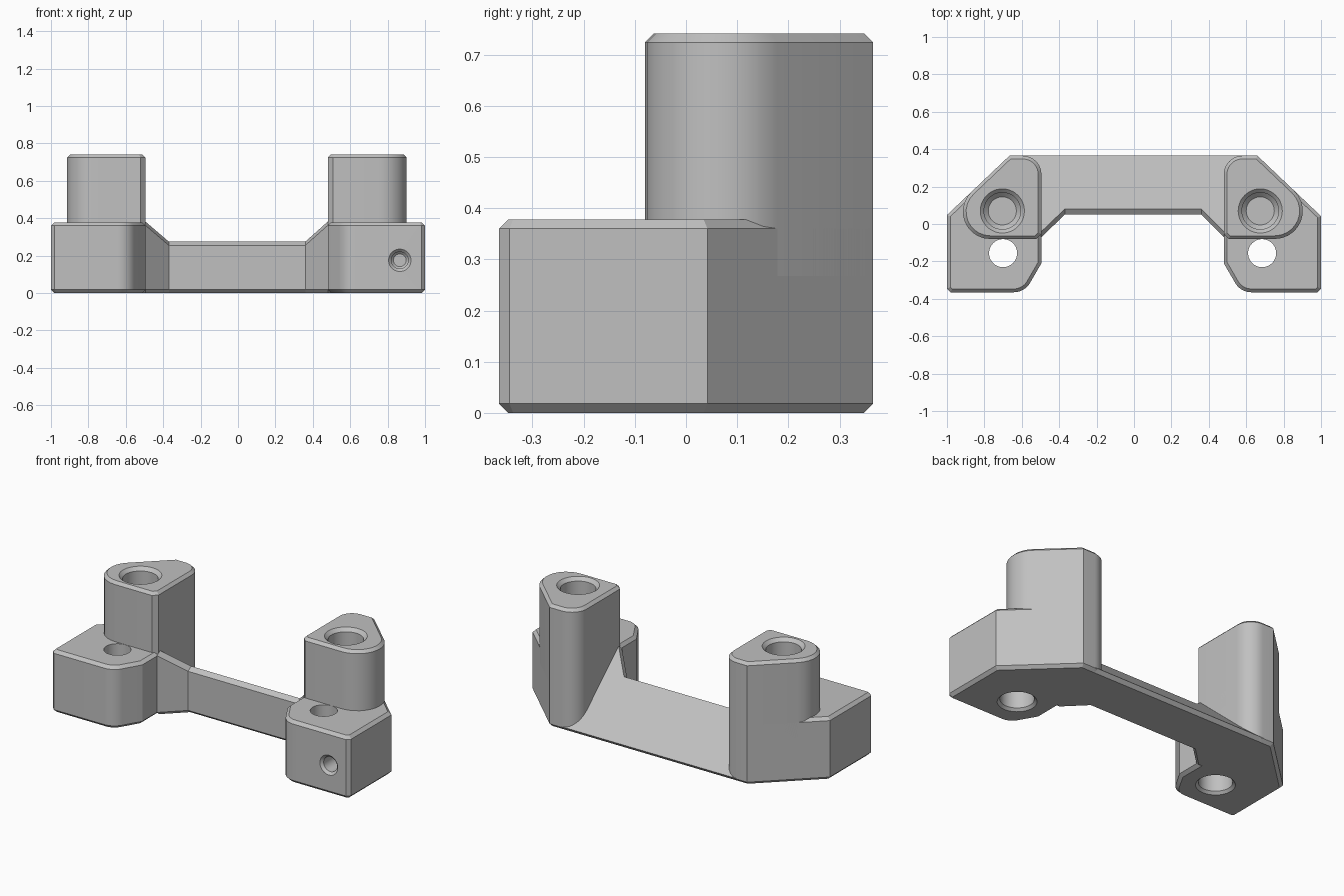
import bpy, bmesh, math
from mathutils import Vector, Matrix

cube = bpy.data.objects.get("Cube")
if cube:
    bpy.data.objects.remove(cube)

grey = bpy.data.materials.new("plain grey")
grey.use_nodes = True
grey.diffuse_color = (0.53, 0.53, 0.53, 1)
grey.node_tree.nodes["Principled BSDF"].inputs["Base Color"].default_value = (0.53, 0.53, 0.53, 1)


def loft(name, rings):
    """Skin a stack of equal-length closed rings and cap both ends."""
    bm = bmesh.new()
    loops = [[bm.verts.new(p) for p in ring] for ring in rings]
    n = len(loops[0])
    for a, b in zip(loops, loops[1:]):
        for i in range(n):
            j = (i + 1) % n
            bm.faces.new((a[i], a[j], b[j], b[i]))
    bm.faces.new(loops[0][::-1])
    bm.faces.new(loops[-1])
    bmesh.ops.recalc_face_normals(bm, faces=bm.faces)
    mesh = bpy.data.meshes.new(name)
    bm.to_mesh(mesh)
    bm.free()
    mesh.materials.append(grey)
    obj = bpy.data.objects.new(name, mesh)
    bpy.context.collection.objects.link(obj)
    return obj


def rounded(corners, steps=10):
    """Outline from (x, y, radius) corners, with rounded ones turned into arcs."""
    out = []
    for i, (x, y, r) in enumerate(corners):
        p = Vector((x, y))
        if not r:
            out.append(p)
            continue
        u = (Vector(corners[i - 1][:2]) - p).normalized()
        v = (Vector(corners[(i + 1) % len(corners)][:2]) - p).normalized()
        half = u.angle(v) / 2
        centre = p + (u + v).normalized() * r / math.sin(half)
        start = p + u * r / math.tan(half) - centre
        end = p + v * r / math.tan(half) - centre
        turn = start.angle_signed(end)
        for k in range(steps + 1):
            out.append(centre + Matrix.Rotation(-turn * k / steps, 2) @ start)
    return out


def inset(pts, d):
    """Mitred inward offset of a counter-clockwise outline."""
    out = []
    for i, p in enumerate(pts):
        a = (p - pts[i - 1]).normalized()
        b = (pts[(i + 1) % len(pts)] - p).normalized()
        na, nb = Vector((-a.y, a.x)), Vector((-b.y, b.x))
        out.append(p + (na + nb) * d / (1 + na.dot(nb)))
    return out


def prism(name, pts, z0, z1, c, side):
    """Upright prism with chamfered top and bottom; side mirrors it in x."""
    levels = ((z0, c), (z0 + c, 0), (z1 - c, 0), (z1, c))
    return loft(name, [[(side * p.x, p.y, z) for p in inset(pts, d)] for z, d in levels])


def lathe(name, loc, profile, tilt=0.0, n=48):
    """Round cutter from (radius, height) pairs."""
    ring = [(math.cos(2 * math.pi * k / n), math.sin(2 * math.pi * k / n)) for k in range(n)]
    obj = loft(name, [[(r * x, r * y, h) for x, y in ring] for r, h in profile])
    obj.data.transform(Matrix.Translation(loc) @ Matrix.Rotation(tilt, 4, 'X'))
    obj.hide_render = True
    return obj


# Sloping bridge between the two blocks
def bridge_section(x, y):
    top = 0.255 + 0.89 * (0.05 - y)
    profile = ((y + 0.02, 0), (y, 0.018), (y, top), (y + 0.03, top + 0.02),
               (0.365, 0.0215), (0.347, 0))
    return [(x, a, b) for a, b in profile]


stations = ((-0.62, 0), (-0.495, -0.07), (-0.37, 0.05), (0.36, 0.05), (0.48, -0.07), (0.62, 0))
bridge = loft("bridge", [bridge_section(x, y) for x, y in stations])
parts = [bridge]
cutters = []

# Mounting blocks, pillars and their holes on each side
for label, side, xi, back, yo, r, bore_x, bolt_x in (
        ("left", 1, 0.48, 0.66, 0.042, 0.15, 0.675, 0.685),
        ("right", -1, 0.495, 0.666, 0.048, 0.146, 0.704, 0.70)):
    block = prism(label + "_block", rounded([
        (xi + 0.09, -0.365, 0.1), (0.98, -0.365, 0), (1, -0.345, 0), (1, yo, 0),
        (back, 0.365, 0), (xi, 0.365, 0.1), (xi, -0.21, 0)]), 0, 0.378, 0.018, side)
    tip = back + 0.445 * (1 - back) / (0.365 - yo)
    pillar = prism(label + "_pillar", rounded([
        (xi + 0.027, -0.08, 0), (tip, -0.08, r), (back, 0.365, 0),
        (xi, 0.365, 0.1), (xi, -0.053, 0)]), 0.25, 0.741, 0.017, side)
    bore = lathe(label + "_bore_cutter", (side * bore_x, 0.07, 0),
                 ((0.075, 0.34), (0.098, 0.363), (0.098, 0.721), (0.128, 0.751)))
    bolt = lathe(label + "_bolt_cutter", (side * bolt_x, -0.156, 0),
                 ((0.117, -0.01), (0.092, 0.015), (0.092, 0.2), (0.075, 0.2), (0.075, 0.45)))
    cutters += [bore, bolt]
    parts += [block, pillar]
    jobs = [(block, bore), (block, bolt), (pillar, bore), (bridge, bore)]
    # Small screw hole in the front of one block only
    if side == 1:
        screw = lathe("screw_cutter", (0.865, -0.365, 0.175),
                      ((0.075, -0.015), (0.045, 0.015), (0.045, 0.2), (0.034, 0.211)),
                      -math.pi / 2)
        cutters.append(screw)
        jobs.append((block, screw))
    for target, cutter in jobs:
        mod = target.modifiers.new("hole", 'BOOLEAN')
        mod.operation = 'DIFFERENCE'
        mod.solver = 'EXACT'
        mod.object = cutter

# Apply the holes and shade smooth with sharp edges kept
for obj in parts:
    bpy.ops.object.select_all(action='DESELECT')
    obj.select_set(True)
    bpy.context.view_layer.objects.active = obj
    for mod in list(obj.modifiers):
        bpy.ops.object.modifier_apply(modifier=mod.name)
    bpy.ops.object.shade_smooth_by_angle(angle=math.radians(25))
for cutter in cutters:
    bpy.data.objects.remove(cutter)
